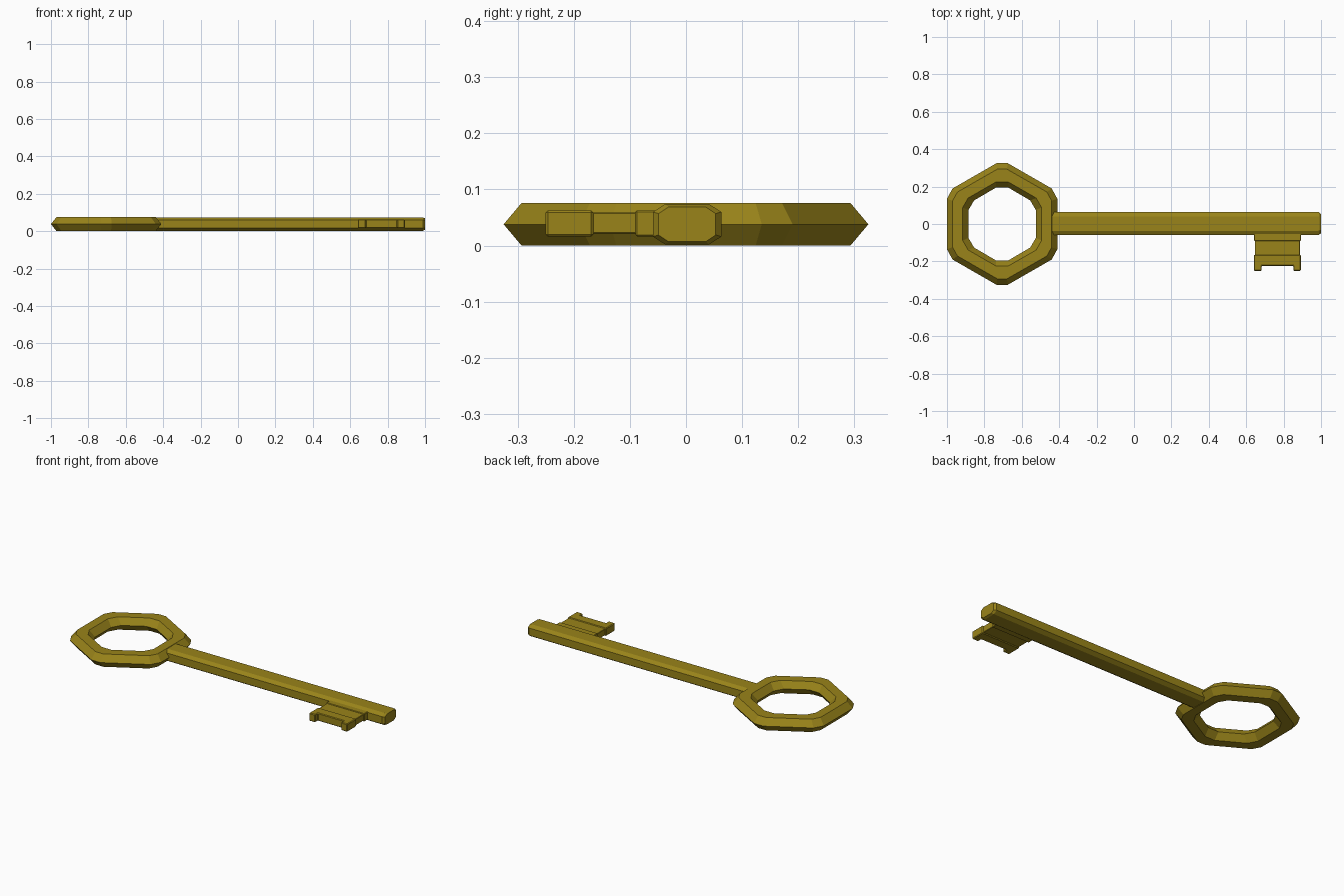
import bpy, bmesh

if "Cube" in bpy.data.objects:
    bpy.data.objects.remove(bpy.data.objects["Cube"])

brass = bpy.data.materials.new("brass")
brass.diffuse_color = (0.32, 0.23, 0.01, 1)
brass.use_nodes = True
brass.node_tree.nodes["Principled BSDF"].inputs["Base Color"].default_value = brass.diffuse_color


def make(name, bm):
    bmesh.ops.recalc_face_normals(bm, faces=bm.faces)
    mesh = bpy.data.meshes.new(name)
    bm.to_mesh(mesh)
    bm.free()
    mesh.materials.append(brass)
    obj = bpy.data.objects.new(name, mesh)
    bpy.context.collection.objects.link(obj)
    return obj


def loft(name, rings, closed):
    """Bridge rings of points; join last to first, or cap the ends."""
    bm = bmesh.new()
    loops = [[bm.verts.new(p) for p in r] for r in rings]
    n = len(loops[0])
    for k in range(len(loops) if closed else len(loops) - 1):
        a, b = loops[k], loops[(k + 1) % len(loops)]
        for i in range(n):
            j = (i + 1) % n
            bm.faces.new((a[i], a[j], b[j], b[i]))
    if not closed:
        bm.faces.new(loops[0])
        bm.faces.new(loops[-1])
    return make(name, bm)


# Bow: hexagon with cut corners, hexagonal cross-section
def bow_ring(quarter, z):
    q = quarter
    r = q[::-1]
    pts = q + [(x, -y) for x, y in r] + [(-x, -y) for x, y in q] + [(-x, y) for x, y in r]
    return [(x - 0.705, y, z) for x, y in pts]


ridge = [(0.03, 0.325), (0.265, 0.19), (0.295, 0.135)]
flat_out = [(0.026, 0.293), (0.239, 0.171), (0.265, 0.124)]
flat_in = [(0.032, 0.225), (0.182, 0.139), (0.211, 0.088)]
hole = [(0.034, 0.194), (0.15, 0.126), (0.18, 0.075)]
loft("bow", [bow_ring(ridge, 0.038), bow_ring(flat_out, 0.076),
             bow_ring(flat_in, 0.076), bow_ring(hole, 0.038),
             bow_ring(flat_in, 0.0), bow_ring(flat_out, 0.0)], True)


# Shaft: chamfered bar with a bevelled tip
def bar_ring(x, w, h, cy, cz):
    pts = [(w, h - cz), (w - cy, h), (cy - w, h), (-w, h - cz),
           (-w, cz - h), (cy - w, -h), (w - cy, -h), (w, cz - h)]
    return [(x, y + 0.002, z + 0.038) for y, z in pts]


loft("shaft", [bar_ring(-0.45, 0.061, 0.036, 0.022, 0.014),
               bar_ring(0.988, 0.061, 0.036, 0.022, 0.014),
               bar_ring(1.0, 0.051, 0.031, 0.018, 0.012)], False)


# Bit: outlines in the top plane given thickness
def plate(name, outline, z0, z1, bevel):
    bm = bmesh.new()
    face = bm.faces.new([bm.verts.new((x, y, z0)) for x, y in outline])
    res = bmesh.ops.extrude_face_region(bm, geom=[face])
    bmesh.ops.translate(bm, vec=(0, 0, z1 - z0),
                        verts=[v for v in res["geom"] if isinstance(v, bmesh.types.BMVert)])
    obj = make(name, bm)
    mod = obj.modifiers.new("bevel", "BEVEL")
    mod.width = bevel
    mod.segments = 1


plate("bit_root", [(0.641, -0.05), (0.892, -0.05), (0.892, -0.09), (0.641, -0.09)],
      0.016, 0.063, 0.003)
plate("bit_web", [(0.646, -0.08), (0.887, -0.08), (0.887, -0.175), (0.646, -0.175)],
      0.021, 0.059, 0.002)
plate("bit_teeth", [(0.641, -0.165), (0.892, -0.165), (0.892, -0.25), (0.852, -0.25),
                    (0.852, -0.224), (0.682, -0.224), (0.682, -0.25), (0.641, -0.25)],
      0.016, 0.063, 0.004)
